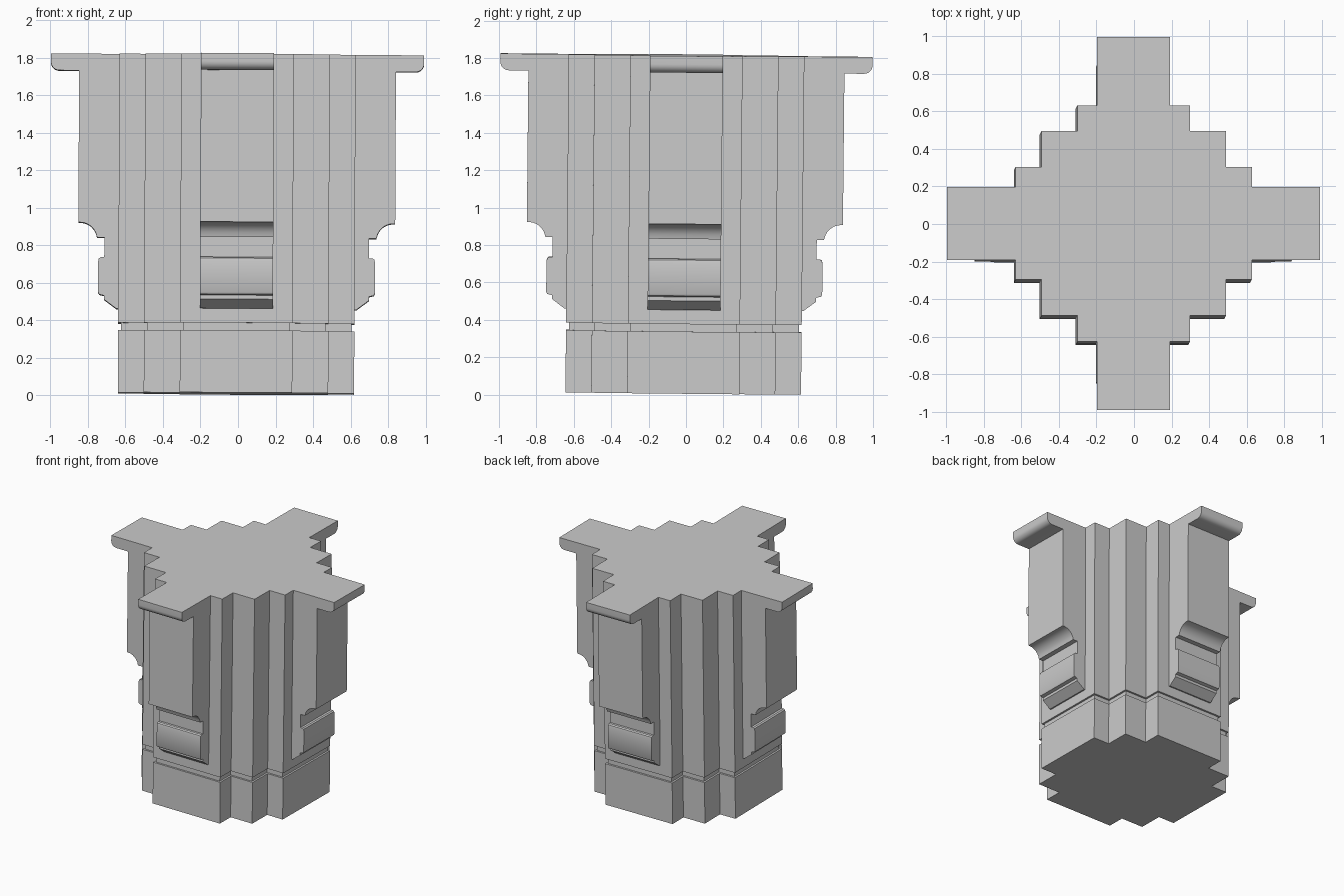
import bpy, bmesh
from math import pi, sin, cos, radians
from mathutils import Matrix, Euler

if "Cube" in bpy.data.objects:
    bpy.data.objects.remove(bpy.data.objects["Cube"])

# The whole capital leans very slightly
LEAN = Matrix.Translation((-0.011, -0.015, 0.008)) @ Euler((-0.01, 0.005, 0)).to_matrix().to_4x4()


def finish(name, bm, matrix):
    bmesh.ops.recalc_face_normals(bm, faces=bm.faces)
    mesh = bpy.data.meshes.new(name)
    bm.to_mesh(mesh)
    bm.free()
    ob = bpy.data.objects.new(name, mesh)
    bpy.context.collection.objects.link(ob)
    ob.matrix_world = matrix
    bpy.context.view_layer.objects.active = ob
    ob.select_set(True)
    bpy.ops.object.shade_smooth_by_angle(angle=radians(32))
    ob.select_set(False)


def section(inset):
    """Stepped cross outline, one quarter turned four times."""
    a, b, c = 0.63 - inset, 0.492 - inset, 0.30 - inset
    quarter = [(a, c), (b, c), (b, b), (c, b), (c, a)]
    pts = []
    for k in range(4):
        co, si = round(cos(k * pi / 2)), round(sin(k * pi / 2))
        pts += [(x * co - y * si, x * si + y * co) for x, y in quarter]
    # drop nothing: the long flat sides join consecutive quarters
    return pts


def arc(cx, cz, r, start, end, n=6):
    return [(cx + r * cos(radians(start + (end - start) * i / n)),
             cz + r * sin(radians(start + (end - start) * i / n))) for i in range(n + 1)]


# Stepped column with a narrow groove above the base
levels = [(0, 0), (0.332, 0), (0.332, 0.015), (0.372, 0.015), (0.372, 0), (1.807, 0)]
bm = bmesh.new()
rings = [[bm.verts.new((x, y, z)) for x, y in section(i)] for z, i in levels]
for lo, hi in zip(rings, rings[1:]):
    for i in range(len(lo)):
        j = (i + 1) % len(lo)
        bm.faces.new((lo[i], lo[j], hi[j], hi[i]))
bm.faces.new(rings[0][::-1])
bm.faces.new(rings[-1])
finish("stepped_column", bm, LEAN)

# Bracket side profile: rounded lip, shaft, cove, pad, chamfered foot
profile = [(0.628, 1.807), (0.995, 1.807)]
profile += arc(0.950, 1.763, 0.045, 0, -90)
profile += [(0.845, 1.718)]
profile += [(0.845, 0.908)] + arc(0.835, 0.818, 0.09, 90, 170)
profile += [(0.745, 0.828), (0.706, 0.828), (0.706, 0.722), (0.725, 0.722)]
profile += [(0.735, 0.715), (0.738, 0.70), (0.738, 0.535), (0.732, 0.524),
            (0.706, 0.518), (0.706, 0.497), (0.64, 0.448), (0.628, 0.448)]

for k, side in enumerate(("right", "back", "left", "front")):
    bm = bmesh.new()
    face = bm.faces.new([bm.verts.new((x, -0.195, z)) for x, z in profile])
    ext = bmesh.ops.extrude_face_region(bm, geom=[face], use_keep_orig=True)
    for v in ext["geom"]:
        if isinstance(v, bmesh.types.BMVert):
            v.co.y = 0.195
    finish(side + "_bracket", bm, LEAN @ Matrix.Rotation(k * pi / 2, 4, "Z"))
